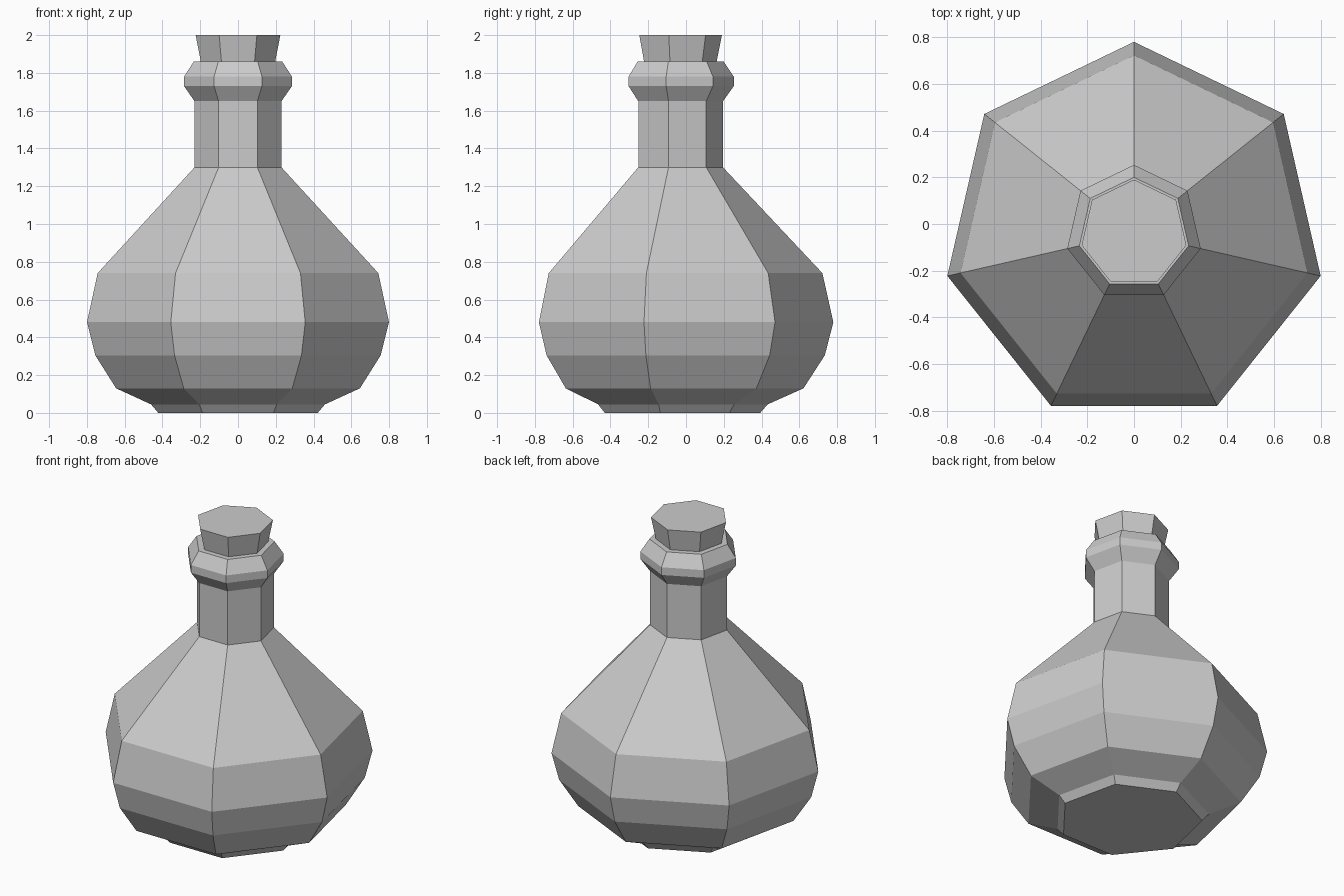
import bpy, bmesh, math

if "Cube" in bpy.data.objects:
    bpy.data.objects.remove(bpy.data.objects["Cube"])

SIDES = 7
CY = -0.04  # axis offset so the heptagon's bounds are centred


def lathe(name, profile, cap_top):
    """Flat-shaded heptagonal turning from (radius, z) pairs, one corner towards +y."""
    bm = bmesh.new()
    rings = []
    for r, z in profile:
        ring = []
        for i in range(SIDES):
            a = math.pi / 2 + 2 * math.pi * i / SIDES
            ring.append(bm.verts.new((r * math.cos(a), CY + r * math.sin(a), z)))
        rings.append(ring)
    for lo, hi in zip(rings, rings[1:]):
        for i in range(SIDES):
            j = (i + 1) % SIDES
            bm.faces.new((lo[i], lo[j], hi[j], hi[i]))
    bm.faces.new(rings[0][::-1])
    if cap_top:
        bm.faces.new(rings[-1])
    mesh = bpy.data.meshes.new(name)
    bm.to_mesh(mesh)
    bm.free()
    obj = bpy.data.objects.new(name, mesh)
    bpy.context.collection.objects.link(obj)
    return obj


# Bottle: foot, round belly, sloping shoulder, neck and flared collar
lathe("bottle", [
    (0.433, 0.0), (0.472, 0.045), (0.662, 0.13), (0.775, 0.305),
    (0.82, 0.48), (0.762, 0.74), (0.236, 1.30), (0.236, 1.65),
    (0.293, 1.73), (0.293, 1.78), (0.24, 1.86), (0.20, 1.86),
], cap_top=False)

# Cork stopper: widens towards the top
lathe("cork", [(0.202, 1.86), (0.23, 2.0)], cap_top=True)
